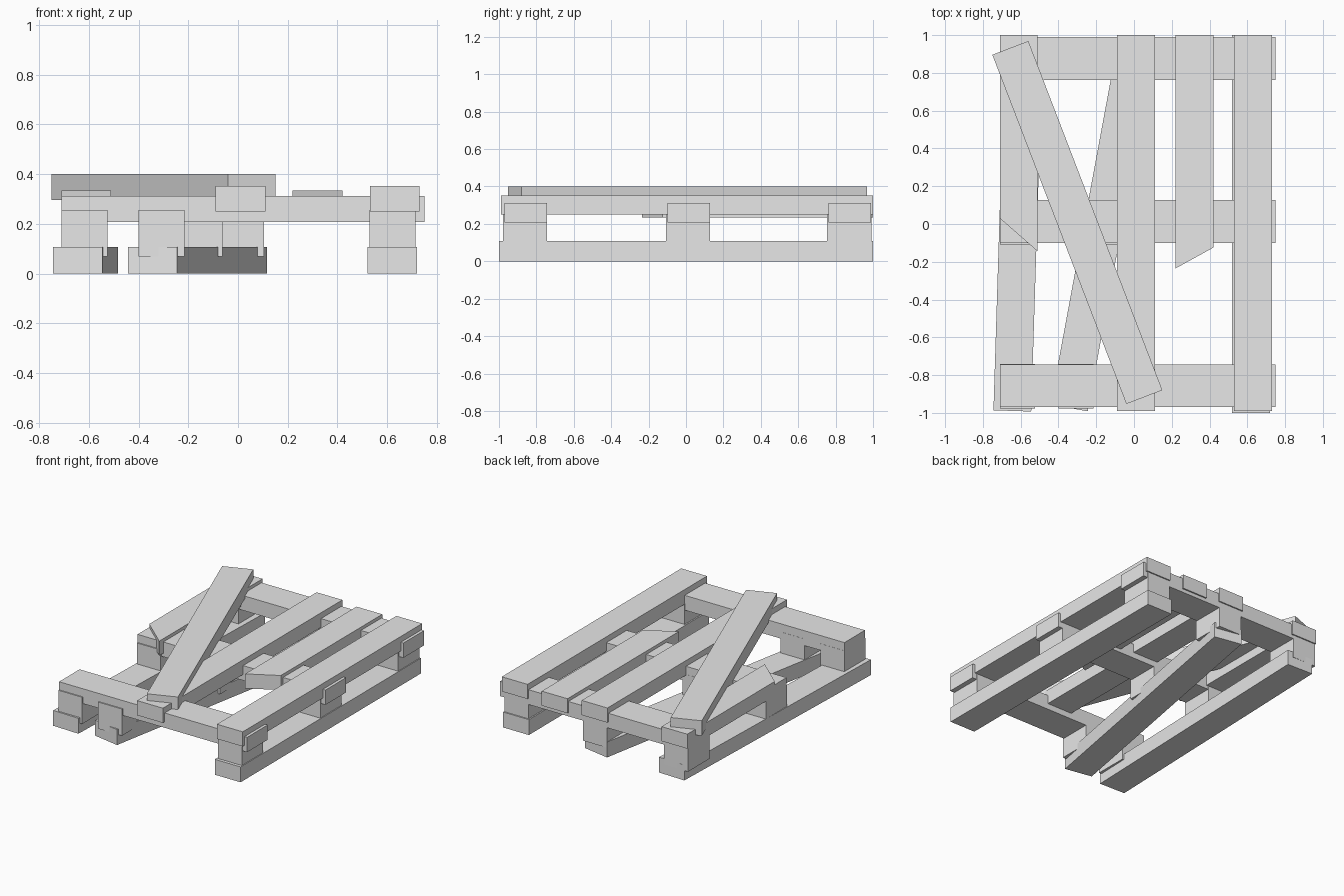
import bpy, bmesh, math
from mathutils import Matrix

cube = bpy.data.objects.get("Cube")
if cube:
    bpy.data.objects.remove(cube, do_unlink=True)

GREY = (0.8, 0.8, 0.8, 1.0)
wood = bpy.data.materials.new("grey_wood")
wood.use_nodes = True
wood.diffuse_color = GREY
wood.node_tree.nodes["Principled BSDF"].inputs["Base Color"].default_value = GREY


def board(name, outline, bottom, top):
    """Extrude a flat outline, given anticlockwise, between two heights."""
    bm = bmesh.new()
    face = bm.faces.new([bm.verts.new((x, y, bottom)) for x, y in outline])
    ext = bmesh.ops.extrude_face_region(bm, geom=[face], use_keep_orig=True)
    for v in ext["geom"]:
        if isinstance(v, bmesh.types.BMVert):
            v.co.z = top
    bmesh.ops.recalc_face_normals(bm, faces=bm.faces)
    mesh = bpy.data.meshes.new(name)
    bm.to_mesh(mesh)
    bm.free()
    mesh.materials.append(wood)
    obj = bpy.data.objects.new(name, mesh)
    bpy.context.collection.objects.link(obj)
    return obj


def rect(x0, x1, y0, y1):
    return [(x0, y0), (x1, y0), (x1, y1), (x0, y1)]


def turned_board(name, centre, width, length, degrees, bottom, top):
    """A long board turned about its centre."""
    w, l = width / 2, length / 2
    obj = board(name, rect(-w, w, -l, l), bottom, top)
    obj.data.transform(Matrix.Translation((*centre, 0))
                       @ Matrix.Rotation(math.radians(degrees), 4, "Z"))
    return obj


# Bottom runners, two of them knocked askew
turned_board("bottom_runner_right_side", (-0.613, 0), 0.2, 1.98, -1.8, 0, 0.108)
turned_board("bottom_runner_middle", (-0.163, 0), 0.2, 1.98, -10.5, 0, 0.108)
turned_board("bottom_runner_left_side", (0.62, 0), 0.2, 2.0, 0, 0, 0.108)

# Three rows of spacer blocks, each row under a cross beam
rows = {"front": (-0.86, -0.308), "middle": (0.01, -0.155), "back": (0.873, 0.012)}
for row, (y, mid_x) in rows.items():
    for side, x in (("right", -0.617), ("centre", mid_x), ("left", 0.622)):
        board(f"block_{row}_{side}",
              rect(x - 0.0925, x + 0.0925, y - 0.118, y + 0.118), 0.068, 0.255)
    board(f"cross_beam_{row}", rect(-0.71, 0.75, y - 0.11, y + 0.117), 0.208, 0.312)

# Whole deck planks
for name, x in (("deck_plank_centre", 0.01), ("deck_plank_left_side", 0.63)):
    board(name, rect(x - 0.1, x + 0.1, -0.99, 1.0), 0.25, 0.353)

# Deck planks snapped off at a slant
for name, x, left_y, right_y in (("broken_plank_right_side", -0.61, 0.03, -0.145),
                                 ("broken_plank_left_side", 0.32, -0.235, -0.125)):
    board(name, [(x - 0.1, left_y), (x + 0.1, right_y), (x + 0.1, 1.0), (x - 0.1, 1.0)],
          0.233, 0.335)

# Loose plank lying across the deck
turned_board("loose_plank", (-0.3, 0.008), 0.204, 1.98, 21, 0.295, 0.4)
